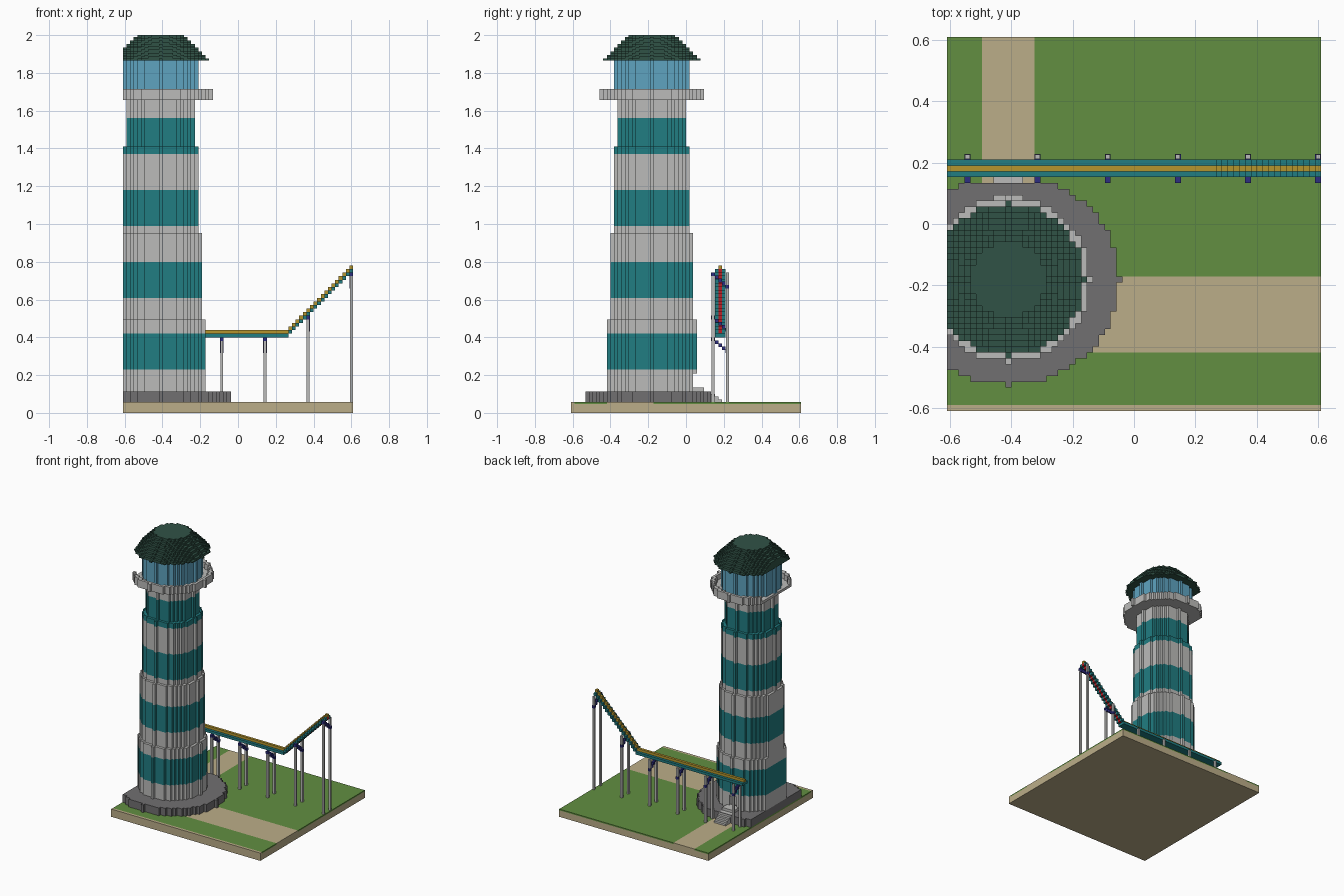
import bpy, bmesh
from mathutils import Matrix, Vector

V = 2 / 105            # edge of one block
N = 64                 # blocks along each side of the ground
CX, CY = 10, 22        # tower centre, in blocks
HALF = N / 2

old = bpy.data.objects.get("Cube")
if old:
    bpy.data.objects.remove(old, do_unlink=True)


def material(name, r, g, b):
    m = bpy.data.materials.new(name)
    m.use_nodes = True
    m.diffuse_color = (r, g, b, 1)
    m.node_tree.nodes["Principled BSDF"].inputs["Base Color"].default_value = (r, g, b, 1)
    return m


GRASS = material("grass green", .122, .275, .053)
SAND = material("sand", .5, .42, .25)
STONE = material("pale stone", .5, .5, .49)
DARK = material("dark stone", .165, .16, .165)
TEAL = material("teal", .015, .205, .223)
GLASS = material("lantern blue", .112, .37, .53)
ROOF = material("roof green", .03, .084, .061)
GOLD = material("gold", .46, .3, .026)
NAVY = material("navy", .026, .026, .22)
RED = material("red", .5, .015, .02)


def finish(name, bm, mat):
    bmesh.ops.recalc_face_normals(bm, faces=bm.faces)
    mesh = bpy.data.meshes.new(name)
    bm.to_mesh(mesh)
    bm.free()
    mesh.materials.append(mat)
    ob = bpy.data.objects.new(name, mesh)
    bpy.context.collection.objects.link(ob)
    return ob


def boxes(name, spans, mat):
    """One object of boxes, each given by low and high corners in blocks."""
    bm = bmesh.new()
    for lo, hi in spans:
        lo, hi = Vector(lo), Vector(hi)
        mid = (lo + hi) / 2 - Vector((HALF, HALF, 0))
        mat4 = Matrix.Translation(mid * V) @ Matrix.Diagonal((*((hi - lo) * V), 1))
        bmesh.ops.create_cube(bm, size=1, matrix=mat4)
    return finish(name, bm, mat)


def prism(name, cells, z0, z1, mat):
    """Raise a set of square ground cells from z0 to z1."""
    bm = bmesh.new()
    corners = {}

    def corner(i, j):
        if (i, j) not in corners:
            corners[i, j] = bm.verts.new(((i - HALF) * V, (j - HALF) * V, z0 * V))
        return corners[i, j]

    for i, j in cells:
        bm.faces.new([corner(i, j), corner(i + 1, j), corner(i + 1, j + 1), corner(i, j + 1)])
    up = bmesh.ops.extrude_face_region(bm, geom=bm.faces[:], use_keep_orig=True)
    tops = [g for g in up["geom"] if isinstance(g, bmesh.types.BMVert)]
    bmesh.ops.translate(bm, verts=tops, vec=(0, 0, (z1 - z0) * V))
    bmesh.ops.recalc_face_normals(bm, faces=bm.faces)
    bmesh.ops.dissolve_limit(bm, angle_limit=.01, verts=bm.verts, edges=bm.edges)
    bmesh.ops.triangulate(bm, faces=[f for f in bm.faces if len(f.verts) > 4])
    return finish(name, bm, mat)


def disc(rx, ry=None):
    """Blocky disc round the tower centre, cut off at the ground's edge."""
    ry = ry or rx
    return {(i, j) for i in range(N) for j in range(N)
            if ((i - CX) / rx) ** 2 + ((j - CY) / ry) ** 2 <= 1.0001}


# Ground: sandy slab, grass with two paths
ground = {(i, j) for i in range(N) for j in range(N)}
paths = {(i, j) for i, j in ground
         if j < 1 or (6 <= i < 15 and j >= CY) or (10 <= j < 23 and i >= CX)}
boxes("ground_slab", [((0, 0, 0), (N, N, 2.5))], SAND)
prism("paths", paths, 2.5, 3, SAND)
prism("grass", ground - paths, 2.5, 3, GRASS)

# Round plinth, flat at the back by the steps
prism("plinth", {c for c in disc(19, 18) if c[1] < 39}, 3, 6, DARK)

# Tower: four narrowing stages, painted in alternating bands, doorway at the back
DOOR_TOP = 11
stage_tops = {12: 26, 11: 50, 10: 74, 9: 87}
teal_bands = [(b, b + 10) for b in range(12, 80, 20)]
cuts = sorted({6, DOOR_TOP, *stage_tops.values(), *(z for b in teal_bands for z in b)})
for n, (z0, z1) in enumerate(zip(cuts, cuts[1:])):
    radius = next(r for r, top in stage_tops.items() if z0 < top)
    cells = disc(radius)
    if z0 < DOOR_TOP:
        cells = {(i, j) for i, j in cells if abs(i - CX) > 1 or j < CY + 9}
    teal = any(a <= z0 < b for a, b in teal_bands)
    prism(f"tower_band_{n}", cells, z0, z1, TEAL if teal else STONE)

# Steps to the doorway
boxes("door_steps", [((8, y, 3), (13, y + d, top)) for y, d, top in
                     ((33, 4, 7), (37, 2, 6), (39, 1, 5.2), (40, 1, 4.5), (41, 1, 3.7))], STONE)

# Gallery, lantern and stepped roof
prism("gallery_deck", disc(14), 87, 88, STONE)
prism("gallery_parapet", disc(14) - disc(12.9), 88, 90, STONE)
prism("lantern", disc(10), 88, 98, GLASS)
for k in range(14):
    prism(f"roof_layer_{k}", disc(13 - k / 2), 98 + k / 2, 98.5 + k / 2, ROOF)

# Raised track: level run, then a climb of one block per step
RAMP, DECK = 46, 21
climb = [(i, DECK + i - RAMP + 1) for i in range(RAMP, N)]
sides = [((0, 40, DECK), (RAMP, 43, DECK + 1))]
sides += [((i, y, z), (i + 1, y + 1, z + 1)) for i, z in climb for y in (40, 42)]
boxes("track_bed", sides, TEAL)
boxes("track_ramp_core", [((i, 41, z), (i + 1, 42, z + 1)) for i, z in climb], RED)
rail = [((0, 41, DECK + 1), (RAMP, 42, DECK + 2))]
rail += [((i, 41, z + 1), (i + 1, 42, z + 2)) for i, z in climb]
boxes("track_rail", rail, GOLD)

# Paired posts with slanting braces
posts, braces = [], []
for i in range(3, N, 12):
    top = DECK + max(0, i - RAMP + 1)
    for y in (39, 43):
        posts.append(((i + .1, y + .1, 3), (i + .9, y + .9, top - (y == 39))))
    for s in range(5):
        z = top - 1 - s * .85
        braces.append(((i, 39 + s, z), (i + 1, 40 + s, z + 1)))
boxes("track_posts", posts, STONE)
boxes("track_braces", braces, NAVY)
